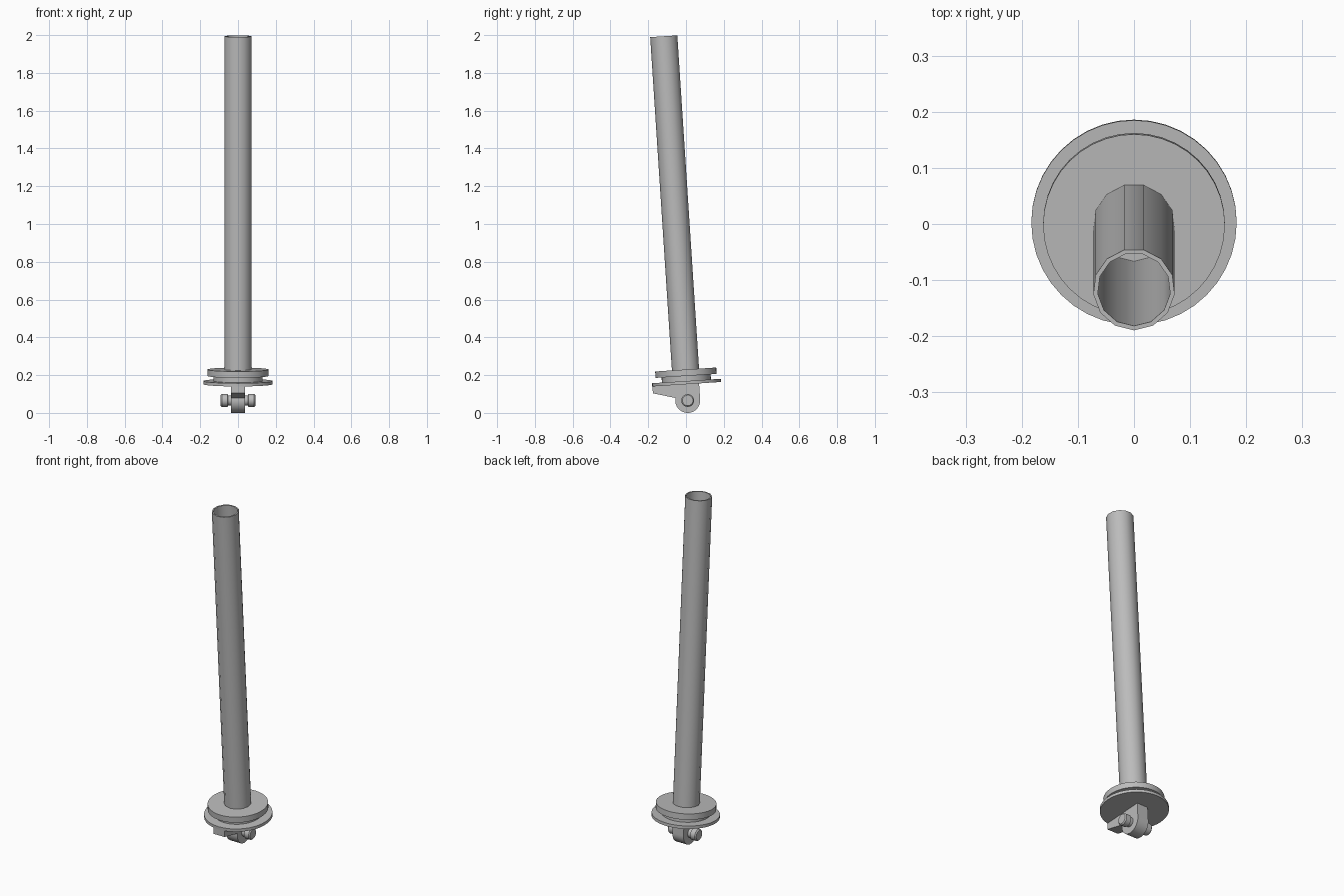
import bpy, bmesh, math
from mathutils import Matrix, Vector

cube = bpy.data.objects.get("Cube")
if cube:
    bpy.data.objects.remove(cube, do_unlink=True)

grey = bpy.data.materials.new("plain grey")
grey.use_nodes = True
colour = (0.5, 0.5, 0.5, 1)
grey.diffuse_color = colour
grey.node_tree.nodes["Principled BSDF"].inputs["Base Color"].default_value = colour

# Everything is built around the pivot pin, then leaned forward as one
LEAN = Matrix.Translation((0, 0.009, 0.066)) @ Matrix.Rotation(math.radians(3.73), 4, 'X')
EYE = 0.066


def finish(name, bm, local=Matrix()):
    bmesh.ops.recalc_face_normals(bm, faces=bm.faces)
    mesh = bpy.data.meshes.new(name)
    bm.to_mesh(mesh)
    bm.free()
    mesh.materials.append(grey)
    ob = bpy.data.objects.new(name, mesh)
    bpy.context.collection.objects.link(ob)
    ob.matrix_world = LEAN @ local
    bpy.ops.object.select_all(action='DESELECT')
    ob.select_set(True)
    bpy.context.view_layer.objects.active = ob
    bpy.ops.object.shade_smooth_by_angle(angle=math.radians(35))
    return ob


def lathe(name, profile, sides, local=Matrix(), closed=False):
    """Spin (radius, height) points around z; open profiles get end caps."""
    bm = bmesh.new()
    rings = []
    for r, z in profile:
        turn = [2 * math.pi * i / sides - math.pi / 2 for i in range(sides)]
        rings.append([bm.verts.new((r * math.cos(a), r * math.sin(a), z)) for a in turn])
    pairs = list(zip(rings, rings[1:]))
    if closed:
        pairs.append((rings[-1], rings[0]))
    else:
        bm.faces.new(rings[0])
        bm.faces.new(rings[-1])
    for a, b in pairs:
        for i in range(sides):
            j = (i + 1) % sides
            bm.faces.new((a[i], a[j], b[j], b[i]))
    return finish(name, bm, local)


# Hollow tube
lathe("tube", [(0.073, 0.155), (0.073, 1.932), (0.065, 1.932), (0.065, 0.155)], 13, closed=True)

# Grooved collar: wide flange, neck, upper disc
lathe("collar", [(0.183, 0.086), (0.183, 0.103), (0.13, 0.103), (0.13, 0.130),
                 (0.162, 0.130), (0.162, 0.164)], 40)

# Bracket: side profile with a rounded eye and a forward lever
arc = [math.radians(165 + 195 * i / 16) for i in range(17)]
outline = [(-0.18, 0.09), (-0.182, 0.05)]
outline += [(EYE * math.cos(a), EYE * math.sin(a)) for a in arc]
outline += [(0.066, 0.09)]
bm = bmesh.new()
face = bm.faces.new([bm.verts.new((-0.036, y, z)) for y, z in outline])
sweep = bmesh.ops.extrude_face_region(bm, geom=[face])
moved = [v for v in sweep["geom"] if isinstance(v, bmesh.types.BMVert)]
bmesh.ops.translate(bm, verts=moved, vec=Vector((0.072, 0, 0)))
finish("bracket", bm)

# Pivot pin with a thicker head at each end
half = [(0.027, 0.0), (0.027, 0.052), (0.034, 0.056), (0.034, 0.086), (0.028, 0.092)]
profile = [(r, -z) for r, z in reversed(half[1:])] + half[1:]
lathe("pivot_pin", profile, 24, Matrix.Rotation(math.pi / 2, 4, 'Y'))
